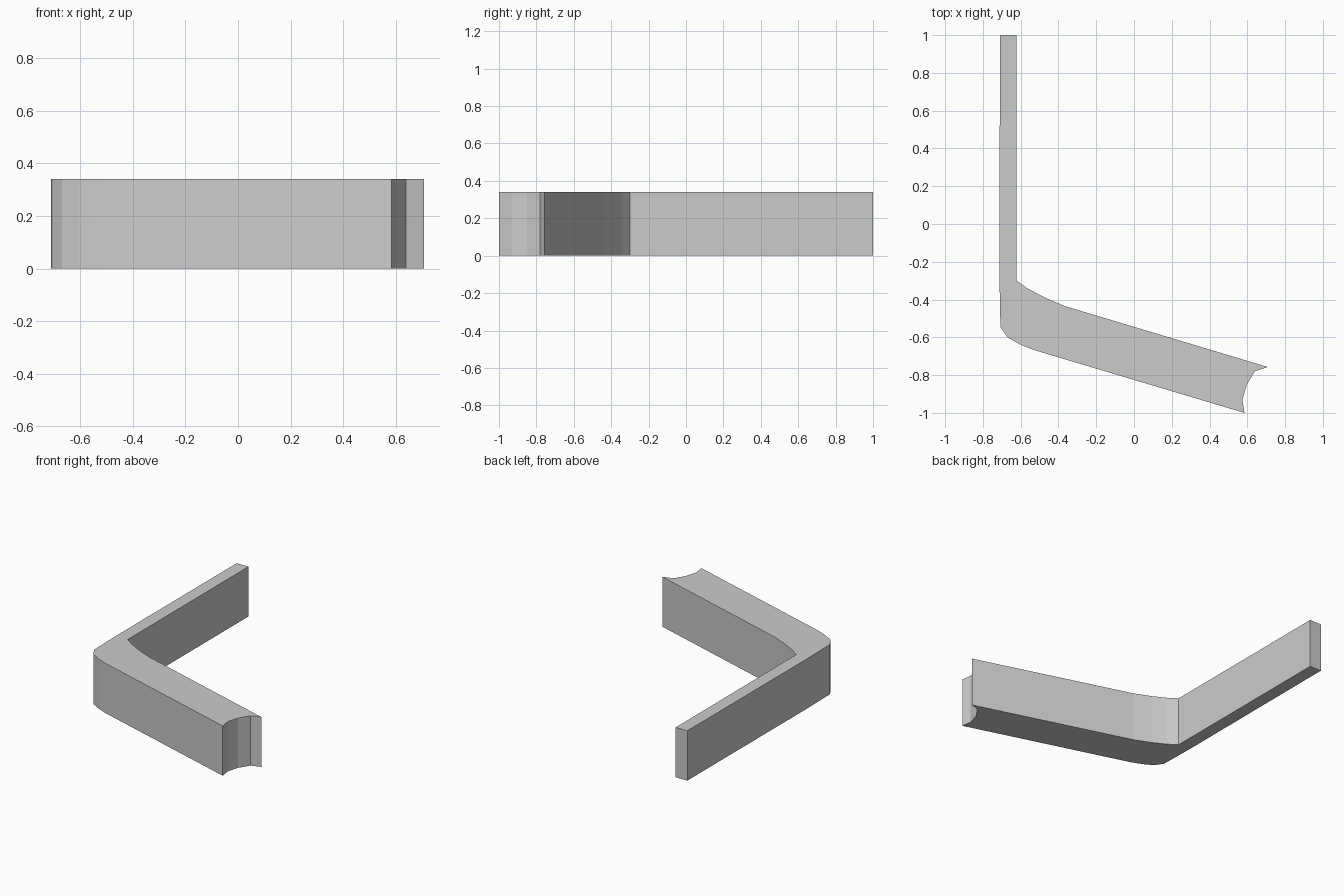
import bpy
import bmesh

if "Cube" in bpy.data.objects:
    bpy.data.objects.remove(bpy.data.objects["Cube"])

HEIGHT = 0.34

# Plan outline: thin straight arm, bent corner, thick slanted arm with notched end
outline = [
    (-0.71, 1.0), (-0.712, -0.30), (-0.707, -0.545), (-0.67, -0.60),
    (-0.605, -0.637), (-0.53, -0.667),
    (0.585, -1.0), (0.574, -0.93), (0.597, -0.85), (0.64, -0.78), (0.708, -0.757),
    (-0.365, -0.435), (-0.475, -0.388), (-0.56, -0.343), (-0.622, -0.30),
    (-0.622, 1.0),
]

# Extrude the outline into a closed wall
bm = bmesh.new()
base = bm.faces.new([bm.verts.new((x, y, 0)) for x, y in outline])
top = bmesh.ops.extrude_face_region(bm, geom=[base], use_keep_orig=True)["geom"]
bmesh.ops.translate(bm, vec=(0, 0, HEIGHT),
                    verts=[g for g in top if isinstance(g, bmesh.types.BMVert)])
bmesh.ops.recalc_face_normals(bm, faces=bm.faces)

mesh = bpy.data.meshes.new("bent_wall")
bm.to_mesh(mesh)
bm.free()
wall = bpy.data.objects.new("bent_wall", mesh)
bpy.context.collection.objects.link(wall)
